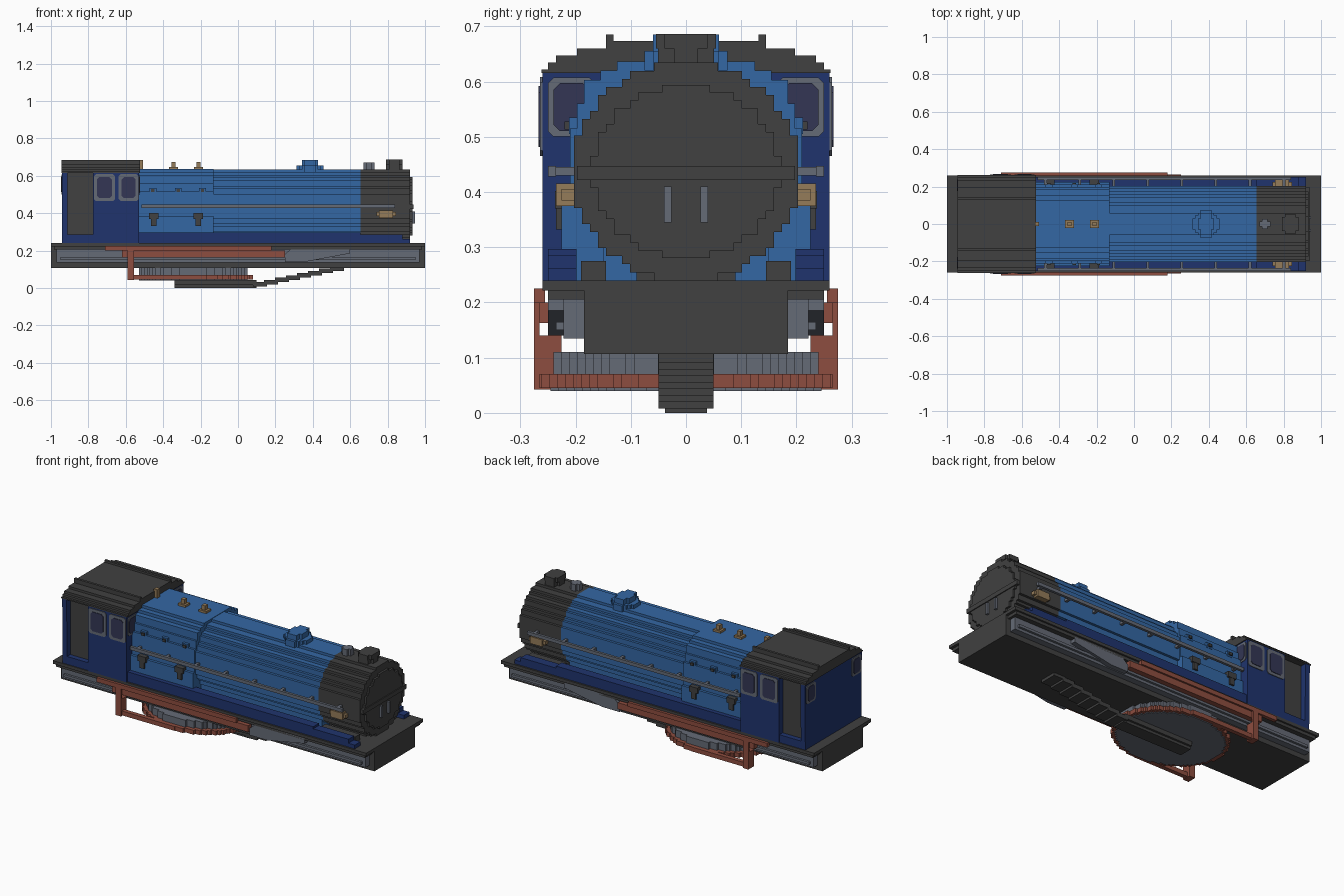
import bpy, bmesh, math

cube = bpy.data.objects.get("Cube")
if cube:
    bpy.data.objects.remove(cube)

V = 0.0145  # block size used for stepped outlines


def material(name, rgb):
    m = bpy.data.materials.new(name)
    m.use_nodes = True
    m.diffuse_color = (*rgb, 1)
    m.node_tree.nodes["Principled BSDF"].inputs["Base Color"].default_value = (*rgb, 1)
    return m


DARK = material("dark grey", (0.052, 0.052, 0.052))
BLUE = material("light blue", (0.034, 0.135, 0.37))
NAVY = material("navy blue", (0.014, 0.034, 0.155))
GREY = material("steel grey", (0.13, 0.145, 0.18))
RUST = material("rust red", (0.27, 0.075, 0.05))
BRASS = material("brass", (0.30, 0.20, 0.10))
GLASS = material("window glass", (0.033, 0.037, 0.09))


def prism(name, pts, axis, a, b, mat):
    """Extrude a 2D outline along an axis; outline uses the other two axes in order."""
    def place(p, t):
        c = list(p)
        c.insert("xyz".index(axis), t)
        return c
    bm = bmesh.new()
    face = bm.faces.new([bm.verts.new(place(p, a)) for p in pts])
    ext = bmesh.ops.extrude_face_region(bm, geom=[face])
    for v in ext["geom"]:
        if isinstance(v, bmesh.types.BMVert):
            v.co["xyz".index(axis)] = b
    bmesh.ops.recalc_face_normals(bm, faces=bm.faces)
    me = bpy.data.meshes.new(name)
    bm.to_mesh(me)
    bm.free()
    me.materials.append(mat)
    ob = bpy.data.objects.new(name, me)
    bpy.context.collection.objects.link(ob)
    return ob


def box(name, x0, x1, y0, y1, z0, z1, mat):
    return prism(name, [(x0, y0), (x1, y0), (x1, y1), (x0, y1)], "z", z0, z1, mat)


def both(name, x0, x1, y0, y1, z0, z1, mat):
    """A box on each side of the centre line."""
    box("left_" + name, x0, x1, y0, y1, z0, z1, mat)
    box("right_" + name, x0, x1, -y1, -y0, z0, z1, mat)


def mirrored(half):
    """Close a half outline (u >= 0, from bottom to top) with its mirror image."""
    return half + [(-u, w) for u, w in reversed(half)]


def stepped_oval(cu, cw, ru, rw, step=V):
    """Oval outline made of square steps."""
    rows = round(2 * rw / step)
    h = 2 * rw / rows
    half = []
    for i in range(rows):
        mid = -rw + (i + 0.5) * h
        u = max(step, round(ru * math.sqrt(1 - (mid / rw) ** 2) / step) * step)
        half += [(u, cw - rw + i * h), (u, cw - rw + (i + 1) * h)]
    return [(cu + u, w) for u, w in mirrored(half)]


# Base: narrow body, wide deck and side channels
box("base_body", -1, 1, -0.185, 0.185, 0.107, 0.23, DARK)
box("base_deck", -1, 1, -0.26, 0.26, 0.222, 0.24, DARK)
both("deck_lip", -0.985, 0.985, 0.185, 0.25, 0.205, 0.222, DARK)
both("side_channel", -0.97, 0.97, 0.185, 0.222, 0.135, 0.205, GREY)
both("channel_rib", -0.95, 0.95, 0.222, 0.235, 0.15, 0.165, GREY)
for s, side in ((1, "left"), (-1, "right")):
    prism(side + "_slide_bracket", [(0.25, 0.14), (0.36, 0.14), (0.44, 0.155), (0.60, 0.185),
          (0.60, 0.215), (0.29, 0.215), (0.25, 0.18)], "y", s * 0.19, s * 0.25, GREY)

# Side rods and the frame hanging below them
both("upper_rod", -0.71, 0.18, 0.255, 0.275, 0.20, 0.225, RUST)
both("lower_rod", -0.62, 0.25, 0.235, 0.265, 0.163, 0.20, RUST)
both("rod_hanger", -0.59, -0.555, 0.225, 0.275, 0.042, 0.14, RUST)
both("hanger_link", -0.59, -0.555, 0.265, 0.275, 0.14, 0.20, RUST)
both("hanger_bar", -0.585, -0.22, 0.24, 0.265, 0.045, 0.07, RUST)

# Round under-tray
prism("tray_rim", stepped_oval(-0.24, 0, 0.315, 0.262), "z", 0.045, 0.07, RUST)
prism("tray_drum", stepped_oval(-0.24, 0, 0.29, 0.24), "z", 0.07, 0.11, GREY)
prism("tray_floor", stepped_oval(-0.24, 0, 0.295, 0.245), "z", 0.04, 0.046, GREY)

# Scoop with a stepped rise to the base
box("scoop_plate", -0.34, 0.10, -0.05, 0.05, 0.015, 0.042, DARK)
box("scoop_sole", -0.34, 0.10, -0.038, 0.038, 0.0, 0.015, DARK)
steps = 8
for i in range(steps):
    x = 0.08 + i * 0.059
    z = 0.008 + i * 0.0118
    box("scoop_step_%d" % (i + 1), x, x + 0.075, -0.05, 0.05, z, z + 0.024, DARK)

# Boiler and smokebox
ring = stepped_oval(0, 0.437, 0.207, 0.197)
prism("boiler", ring, "x", -0.15, 0.655, BLUE)
prism("smokebox", ring, "x", 0.655, 0.92, DARK)
prism("smokebox_door", stepped_oval(0, 0.437, 0.17, 0.157), "x", 0.92, 0.932, DARK)
box("door_strap", 0.92, 0.937, -0.197, 0.197, 0.422, 0.447, DARK)
both("door_handle", 0.93, 0.945, 0.026, 0.04, 0.345, 0.41, GREY)
box("boiler_saddle", -0.5, 0.64, -0.15, 0.15, 0.24, 0.30, BLUE)
box("smokebox_saddle", 0.68, 0.88, -0.09, 0.09, 0.24, 0.27, DARK)
both("saddle_foot", 0.66, 0.88, 0.145, 0.19, 0.24, 0.275, DARK)

# Firebox
firebox = [(0.225, 0.24), (0.225, 0.385), (0.21, 0.385), (0.21, 0.515), (0.197, 0.515),
           (0.197, 0.56), (0.185, 0.56), (0.185, 0.603), (0.155, 0.603), (0.155, 0.62),
           (0.125, 0.62), (0.125, 0.636)]
prism("firebox", mirrored(firebox), "x", -0.535, -0.13, BLUE)

# Running board along each side
for s, side in ((1, "left"), (-1, "right")):
    prism(side + "_running_board", [(-0.53, 0.24), (0.92, 0.24), (0.92, 0.262), (0.88, 0.262),
          (0.88, 0.285), (0.655, 0.285), (0.655, 0.297), (-0.53, 0.297)],
          "y", s * 0.198, s * 0.25, NAVY)

# Handrails with posts, and brass fittings at the front
both("handrail", -0.515, 0.84, 0.235, 0.25, 0.428, 0.447, GREY)
for i in range(8):
    x = -0.48 + i * 0.182
    both("rail_post_%d" % (i + 1), x, x + 0.015, 0.195, 0.24, 0.43, 0.445, GREY)
both("ejector_body", 0.74, 0.845, 0.195, 0.225, 0.385, 0.405, BRASS)
both("ejector_cap", 0.755, 0.83, 0.20, 0.235, 0.375, 0.415, BRASS)

# Firebox plugs and valves
for i, x in enumerate((-0.455, -0.32, -0.19)):
    both("plug_%d" % (i + 1), x - 0.018, x + 0.018, 0.18, 0.212, 0.505, 0.535, BLUE)
    both("plug_stud_%d" % (i + 1), x - 0.009, x + 0.009, 0.20, 0.22, 0.513, 0.528, DARK)
for i, x in enumerate((-0.45, -0.212)):
    both("valve_head_%d" % (i + 1), x - 0.026, x + 0.026, 0.205, 0.237, 0.37, 0.402, DARK)
    both("valve_stem_%d" % (i + 1), x - 0.014, x + 0.014, 0.215, 0.235, 0.332, 0.37, DARK)

# Fittings along the top
prism("dome_base", stepped_oval(0.385, 0, 0.07, 0.075), "z", 0.62, 0.655, BLUE)
prism("dome_cap", stepped_oval(0.385, 0, 0.045, 0.06), "z", 0.655, 0.685, BLUE)
prism("chimney", stepped_oval(0.835, 0, 0.043, 0.051), "z", 0.62, 0.672, DARK)
prism("chimney_rim", stepped_oval(0.835, 0, 0.05, 0.054), "z", 0.66, 0.686, DARK)
prism("small_chimney", stepped_oval(0.70, 0, 0.032, 0.028), "z", 0.62, 0.672, GREY)
for i, x in enumerate((-0.345, -0.212)):
    box("safety_valve_base_%d" % (i + 1), x - 0.024, x + 0.024, -0.022, 0.022, 0.63, 0.648, BRASS)
    box("safety_valve_top_%d" % (i + 1), x - 0.011, x + 0.011, -0.012, 0.012, 0.645, 0.674, BRASS)
box("whistle", -0.53, -0.507, -0.012, 0.012, 0.63, 0.685, BRASS)

# Cab: end walls, side walls, dark interior and stepped roof
gable = [(0.255, 0.24), (0.26, 0.615), (0.235, 0.63), (0.2, 0.645), (0.14, 0.66)]
prism("cab_rear_wall", mirrored(gable), "x", -0.94, -0.912, NAVY)
prism("cab_front_wall", mirrored(gable), "x", -0.56, -0.53, NAVY)
both("cab_side_wall", -0.775, -0.53, 0.225, 0.26, 0.24, 0.62, NAVY)
both("cab_door_sill", -0.92, -0.77, 0.225, 0.255, 0.24, 0.285, NAVY)
box("cab_interior", -0.913, -0.56, -0.225, 0.225, 0.24, 0.62, DARK)
roof = [(0.262, 0.615), (0.262, 0.622), (0.25, 0.622), (0.25, 0.634), (0.235, 0.634),
        (0.235, 0.647), (0.197, 0.647), (0.197, 0.66), (0.145, 0.66), (0.145, 0.673)]
prism("cab_roof", mirrored(roof), "x", -0.945, -0.525, DARK)
both("roof_rib", -0.945, -0.525, 0.131, 0.145, 0.67, 0.685, DARK)


# Windows: chamfered frame plate with a thinner glass plate on top
def window(name, u0, u1, z0, z1, axis, face, out, glass_rim=0.016):
    def outline(d, c):
        a, b, e, f = u0 + d, u1 - d, z0 + d, z1 - d
        return [(a + c, e), (b - c, e), (b, e + c), (b, f - c), (b - c, f), (a + c, f),
                (a, f - c), (a, e + c)]
    prism(name + "_frame", outline(0, 0.01), axis, face, face + out * 0.004, GREY)
    prism(name + "_glass", outline(glass_rim, 0.012), axis, face, face + out * 0.007, GLASS)


for s, side in ((1, "left"), (-1, "right")):
    window(side + "_rear_side_window", -0.77, -0.658, 0.465, 0.608, "y", s * 0.26, s)
    window(side + "_front_side_window", -0.638, -0.532, 0.465, 0.608, "y", s * 0.26, s)
    u0, u1 = sorted((s * 0.165, s * 0.25))
    window(side + "_cab_front_window", u0, u1, 0.50, 0.607, "x", -0.53, 1, 0.01)
    window(side + "_cab_rear_window", u0, u1, 0.50, 0.607, "x", -0.94, -1, 0.012)
